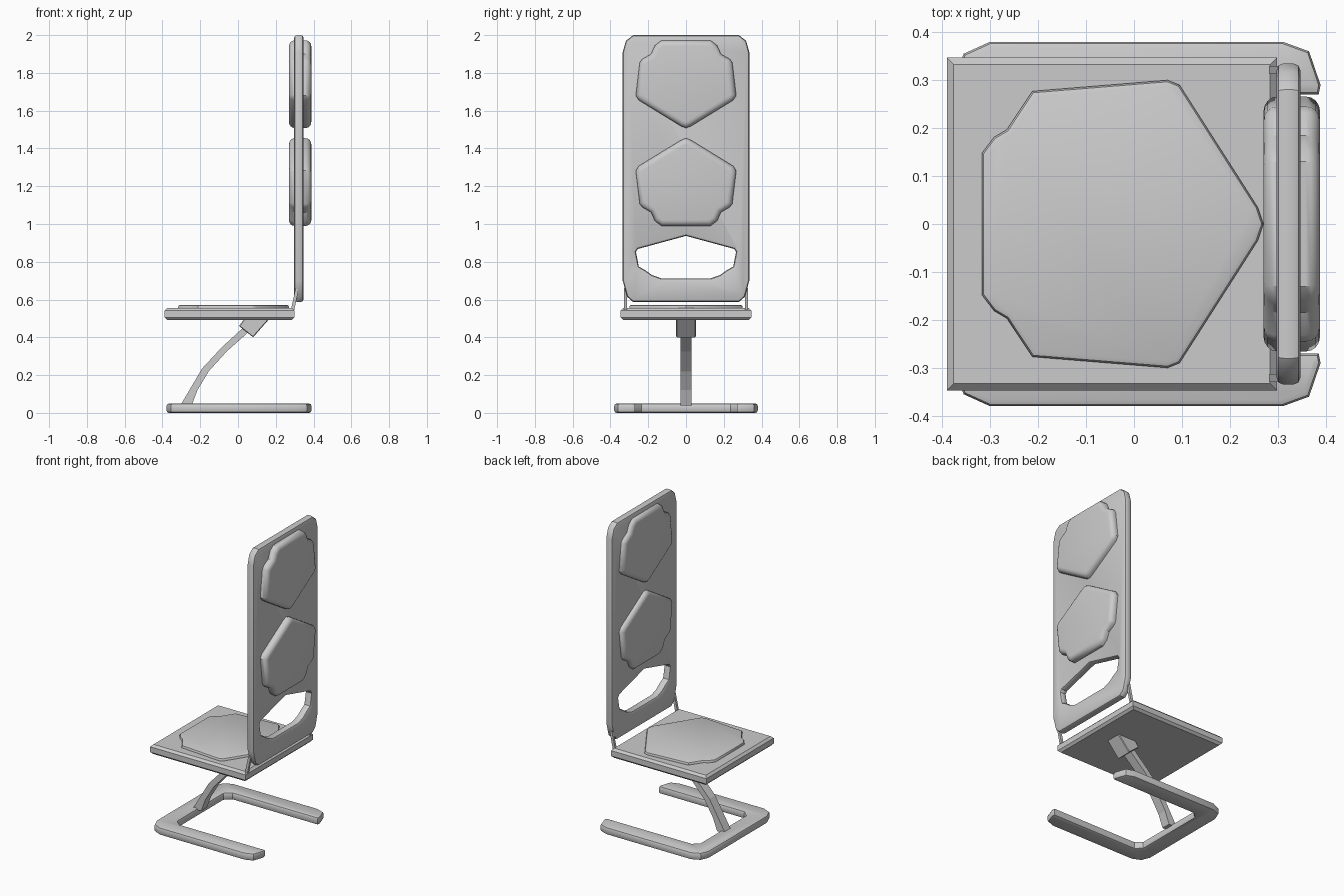
import bpy, bmesh

if "Cube" in bpy.data.objects:
    bpy.data.objects.remove(bpy.data.objects["Cube"])

# map profile (u, v) and depth w to x, y, z
AXES = {
    'xy': lambda u, v, w: (u, v, w),
    'xz': lambda u, v, w: (u, w, v),
    'yz': lambda u, v, w: (w, u, v),
}


def plate(name, pts, plane, lo, hi, bevel=0.0, segs=2):
    """Extrude a flat outline between lo and hi, with bevelled rims."""
    bm = bmesh.new()
    place = AXES[plane]
    a = [bm.verts.new(place(u, v, lo)) for u, v in pts]
    b = [bm.verts.new(place(u, v, hi)) for u, v in pts]
    bm.faces.new(a)
    bm.faces.new(b)
    n = len(pts)
    for i in range(n):
        j = (i + 1) % n
        bm.faces.new((a[i], a[j], b[j], b[i]))
    bmesh.ops.recalc_face_normals(bm, faces=bm.faces[:])
    if bevel:
        rims = [e for e in bm.edges
                if len({v in a for v in e.verts}) == 1]
        bmesh.ops.bevel(bm, geom=rims, offset=bevel, segments=segs,
                        profile=0.5, affect='EDGES', clamp_overlap=True)
    mesh = bpy.data.meshes.new(name)
    bm.to_mesh(mesh)
    bm.free()
    ob = bpy.data.objects.new(name, mesh)
    bpy.context.collection.objects.link(ob)
    return ob


def smooth(ob, angle=0.6):
    bpy.ops.object.select_all(action='DESELECT')
    ob.select_set(True)
    bpy.context.view_layer.objects.active = ob
    bpy.ops.object.shade_smooth_by_angle(angle=angle)


def sym_u(half):
    """Mirror a half outline across u = 0."""
    return half + [(-u, v) for u, v in reversed(half) if abs(u) > 1e-6]


def sym_v(half):
    """Mirror a half outline across v = 0."""
    return half + [(u, -v) for u, v in reversed(half) if abs(v) > 1e-6]


# seat board and its thin cushion
plate("seat", sym_v([(-0.39, 0.347), (0.298, 0.347)]), 'xy', 0.492, 0.555, 0.014, 1)
cushion = plate("seat_cushion", sym_v([
    (-0.317, 0.148), (-0.292, 0.181), (-0.265, 0.197), (-0.212, 0.277),
    (0.07, 0.30), (0.095, 0.29), (0.258, 0.035), (0.27, 0)]),
    'xy', 0.54, 0.572, 0.012, 2)
smooth(cushion)

# backrest panel with a handle opening
panel = plate("backrest", sym_u([
    (0.28, 0.587), (0.312, 0.615), (0.335, 0.70),
    (0.335, 1.91), (0.318, 1.97), (0.28, 2.0)]), 'yz', 0.297, 0.347)
cutter = plate("opening_cutter", sym_u([
    (0, 0.937), (0.255, 0.868), (0.265, 0.852), (0.25, 0.775),
    (0.215, 0.755), (0.18, 0.73), (0.13, 0.712)]), 'yz', 0.2, 0.45)
cut = panel.modifiers.new("opening", 'BOOLEAN')
cut.object = cutter
cut.solver = 'EXACT'
bpy.context.view_layer.objects.active = panel
bpy.ops.object.modifier_apply(modifier=cut.name)
bpy.data.objects.remove(cutter)
# round the rims of the panel faces
bm = bmesh.new()
bm.from_mesh(panel.data)
rims = [e for e in bm.edges if len(e.link_faces) == 2
        and sum(abs(f.normal.x) > 0.9 for f in e.link_faces) == 1]
bmesh.ops.bevel(bm, geom=rims, offset=0.015, segments=2, profile=0.5,
                affect='EDGES', clamp_overlap=True)
bm.to_mesh(panel.data)
bm.free()
smooth(panel)

# two back pads, the lower one flipped
pad = [(0, 1.508), (0.025, 1.517), (0.25, 1.655), (0.266, 1.68), (0.245, 1.855),
       (0.232, 1.873), (0.185, 1.90), (0.165, 1.945), (0.13, 1.972)]
smooth(plate("upper_pad", sym_u(pad), 'yz', 0.27, 0.388, 0.03, 4))
smooth(plate("lower_pad", sym_u([(y, 2.962 - z) for y, z in pad]),
             'yz', 0.27, 0.388, 0.03, 4))

# straps joining the seat to the backrest
for side, s in (("front", -1), ("back", 1)):
    strap = [(0.28, 0.545), (0.298, 0.545), (0.32, 0.65), (0.305, 0.66)]
    plate(side + "_strap", strap, 'xz', s * 0.313, s * 0.329)

# open C-shaped foot
foot = plate("foot", sym_v([
    (0.385, 0.27), (0.389, 0.29), (0.365, 0.36), (0.31, 0.38),
    (-0.30, 0.38), (-0.355, 0.355), (-0.378, 0.30)])[:7] + [
    (-0.378, -0.30), (-0.355, -0.355), (-0.30, -0.38), (0.31, -0.38),
    (0.365, -0.36), (0.389, -0.29), (0.385, -0.27),
    (-0.23, -0.27), (-0.268, -0.235), (-0.268, 0.235), (-0.23, 0.27)],
    'xy', 0.0, 0.05, 0.013, 2)
smooth(foot)

# curved stem and the bracket under the seat
plate("stem", [
    (-0.305, 0.04), (-0.245, 0.04), (-0.215, 0.12), (-0.155, 0.22),
    (-0.06, 0.325), (0.075, 0.445), (0.05, 0.472), (-0.085, 0.348),
    (-0.19, 0.235), (-0.255, 0.125)], 'xz', -0.03, 0.03)
plate("bracket", [
    (0.005, 0.46), (0.08, 0.40), (0.168, 0.50), (0.035, 0.50)],
    'xz', -0.052, 0.052, 0.004, 1)
